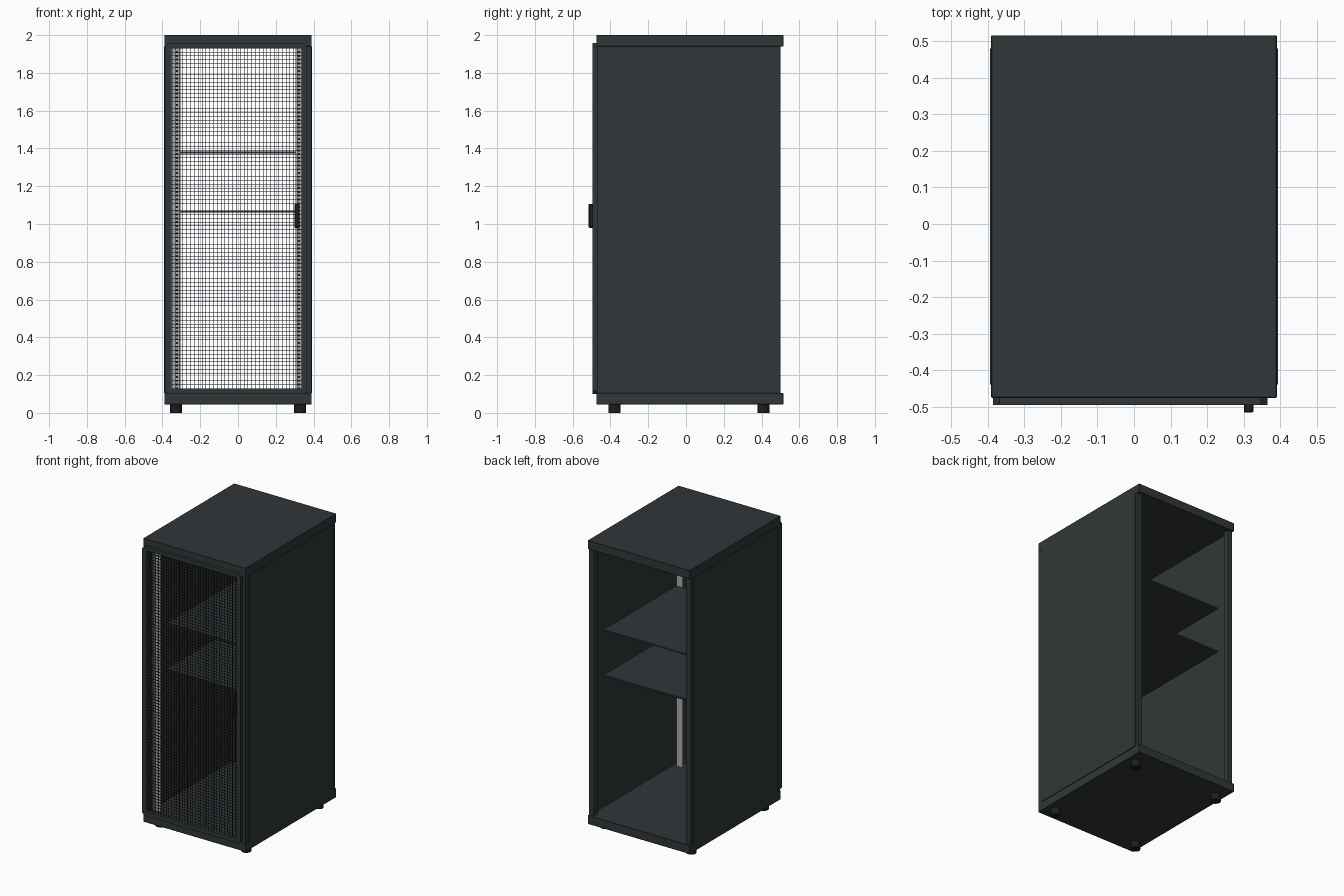
import bpy, bmesh
from mathutils import Matrix, Vector

if "Cube" in bpy.data.objects:
    bpy.data.objects.remove(bpy.data.objects["Cube"])


def material(name, rgb):
    m = bpy.data.materials.new(name)
    m.diffuse_color = (*rgb, 1)
    m.use_nodes = True
    m.node_tree.nodes["Principled BSDF"].inputs["Base Color"].default_value = m.diffuse_color
    return m


BODY = material("charcoal", (0.03, 0.037, 0.04))
DARK = material("black", (0.012, 0.012, 0.013))
STEEL = material("steel", (0.42, 0.42, 0.42))


def finish(name, bm, mat, bevel=0):
    bmesh.ops.recalc_face_normals(bm, faces=bm.faces)
    me = bpy.data.meshes.new(name)
    bm.to_mesh(me)
    bm.free()
    me.materials.append(mat)
    ob = bpy.data.objects.new(name, me)
    bpy.context.collection.objects.link(ob)
    if bevel:
        b = ob.modifiers.new("bevel", "BEVEL")
        b.width, b.segments = bevel, 1
    return ob


def add_box(bm, x, y, z):
    lo, hi = Vector((x[0], y[0], z[0])), Vector((x[1], y[1], z[1]))
    bmesh.ops.create_cube(bm, size=1, matrix=Matrix.Translation((lo + hi) / 2) @ Matrix.Diagonal((*(hi - lo), 1)))


def box(name, x, y, z, mat=BODY, bevel=0):
    bm = bmesh.new()
    add_box(bm, x, y, z)
    return finish(name, bm, mat, bevel)


def span(side, a, b):
    return tuple(sorted((side * a, side * b)))


Z0, Z1 = 0.105, 1.94

# Roof and base slabs
box("roof", (-0.39, 0.39), (-0.475, 0.515), (Z1, 2.0), bevel=0.002)
box("base", (-0.39, 0.39), (-0.475, 0.515), (0.045, Z0), bevel=0.002)

# Feet
for sx, side in ((-1, "left"), (1, "right")):
    for y, end in ((-0.378, "front"), (0.41, "back")):
        bm = bmesh.new()
        bmesh.ops.create_cone(bm, cap_ends=True, segments=24, radius1=0.032, radius2=0.032, depth=0.05,
                              matrix=Matrix.Translation((sx * 0.328, y, 0.025)))
        foot = finish(f"foot_{end}_{side}", bm, DARK)
        bpy.context.view_layer.objects.active = foot
        foot.select_set(True)
        bpy.ops.object.shade_smooth_by_angle()
        foot.select_set(False)

# Corner posts, side panels and drilled mounting rails
for s, side in ((-1, "left"), (1, "right")):
    box(f"front_post_{side}", span(s, 0.352, 0.388), (-0.472, -0.435), (Z0, Z1))
    box(f"back_post_{side}", span(s, 0.352, 0.388), (0.463, 0.5), (Z0, Z1))
    box(f"side_panel_{side}", span(s, 0.378, 0.393), (-0.438, 0.48), (Z0, Z1))
    box(f"mounting_rail_{side}", span(s, 0.305, 0.352), (-0.41, -0.40), (Z0, Z1), STEEL)
    box(f"rail_flange_{side}", span(s, 0.345, 0.352), (-0.435, -0.40), (Z0, Z1), STEEL)
    bm = bmesh.new()
    z = Z0 + 0.02
    while z < Z1 - 0.02:
        add_box(bm, span(s, 0.317, 0.327), (-0.411, -0.409), (z, z + 0.01))
        z += 0.02
    finish(f"rail_holes_{side}", bm, DARK)

# Shelves
for i, z in enumerate((1.065, 1.378)):
    box(f"shelf_{i + 1}", (-0.31, 0.31), (-0.34, 0.452), (z - 0.005, z + 0.005))

# Door frame: chamfered outline around a rectangular opening
OX, OZ, IX, IZ, C = (-0.385, 0.365), (0.1, 1.957), (-0.352, 0.335), (0.13, 1.93), 0.018
bm = bmesh.new()
outer = []
inner = []
for cx, cz, order in ((0, 0, 0), (1, 0, 1), (1, 1, 0), (0, 1, 1)):
    x, z = OX[cx], OZ[cz]
    dx, dz = (C if cx == 0 else -C), (C if cz == 0 else -C)
    pts = [(x, z + dz), (x + dx, z)]
    outer += pts[::-1] if order else pts
    inner.append((IX[cx], IZ[cz]))
ov = [bm.verts.new((x, -0.495, z)) for x, z in outer]
iv = [bm.verts.new((x, -0.495, z)) for x, z in inner]
for k in range(4):
    n = (k + 1) % 4
    bm.faces.new((ov[2 * k], ov[2 * k + 1], iv[k]))
    bm.faces.new((ov[2 * k + 1], ov[2 * n], iv[n], iv[k]))
ext = bmesh.ops.extrude_face_region(bm, geom=bm.faces[:], use_keep_orig=True)
bmesh.ops.translate(bm, vec=(0, 0.03, 0), verts=[v for v in ext["geom"] if isinstance(v, bmesh.types.BMVert)])
finish("door_frame", bm, BODY)

# Door wire mesh
bm = bmesh.new()
W = 0.0013
nx, nz = 34, 90
for i in range(1, nx):
    x = IX[0] + (IX[1] - IX[0]) * i / nx
    add_box(bm, (x - W, x + W), (-0.482, -0.479), IZ)
for j in range(1, nz):
    z = IZ[0] + (IZ[1] - IZ[0]) * j / nz
    add_box(bm, IX, (-0.4815, -0.4785), (z - W, z + W))
finish("door_mesh", bm, DARK)

# Door handle
box("door_handle", (0.30, 0.326), (-0.515, -0.478), (0.98, 1.107), DARK, 0.003)
